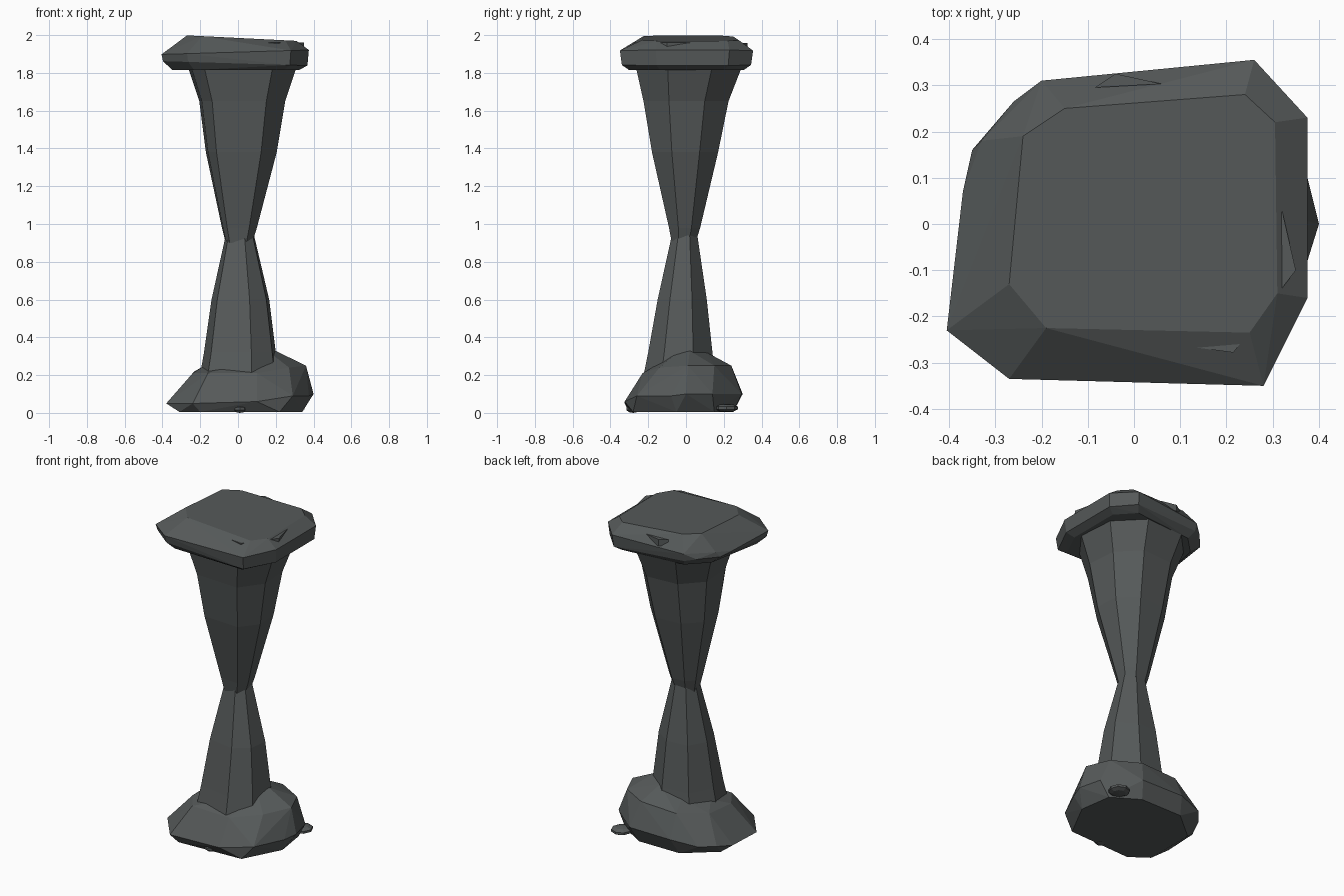
import bpy, bmesh

stone = bpy.data.materials.new("dark_grey_stone")
stone.diffuse_color = (0.092, 0.101, 0.101, 1)


def finish(bm, name):
    bmesh.ops.recalc_face_normals(bm, faces=bm.faces[:])
    mesh = bpy.data.meshes.new(name)
    bm.to_mesh(mesh)
    bm.free()
    mesh.materials.append(stone)
    ob = bpy.data.objects.new(name, mesh)
    bpy.context.collection.objects.link(ob)
    return ob


def hull(name, pts):
    bm = bmesh.new()
    for p in pts:
        bm.verts.new(p)
    res = bmesh.ops.convex_hull(bm, input=bm.verts[:])
    junk = [v for v in bm.verts if not v.link_faces]
    bmesh.ops.delete(bm, geom=junk, context='VERTS')
    bmesh.ops.dissolve_limit(bm, angle_limit=0.05, verts=bm.verts[:], edges=bm.edges[:])
    return finish(bm, name)


def column(name, section, levels):
    """Loft a unit cross-section through (z, xmin, xmax, ymin, ymax) levels."""
    bm = bmesh.new()
    rings = []
    for z, x0, x1, y0, y1 in levels:
        rings.append([bm.verts.new((x0 + (x1 - x0) * u, y0 + (y1 - y0) * v, z))
                      for u, v in section])
    n = len(section)
    for a, b in zip(rings, rings[1:]):
        for i in range(n):
            j = (i + 1) % n
            bm.faces.new((a[i], a[j], b[j], b[i]))
    bm.faces.new(rings[0][::-1])
    bm.faces.new(rings[-1])
    return finish(bm, name)


# capital slab with worn, uneven corners
rim = [(-0.20, 0.31), (0.26, 0.355), (0.375, 0.23), (0.375, -0.16),
       (0.28, -0.35), (-0.27, -0.335), (-0.405, -0.23), (-0.33, 0.18)]
top = [(-0.15, 0.25), (0.24, 0.28), (0.305, 0.22), (0.31, -0.15),
       (0.25, -0.235), (-0.19, -0.225), (-0.27, -0.13), (-0.24, 0.19)]
pts = [(x, y, 1.985 - 0.05 * x) for x, y in top]
pts += [(x, y, 1.91 + 0.03 * x) for x, y in rim]
pts += [(x * 0.98, y * 0.97, 1.85 - 0.03 * x) for x, y in rim]
pts += [(x * 0.86, y * 0.86, 1.815) for x, y in rim]
pts += [(-0.35, 0.16, 1.87), (-0.37, 0.07, 1.88), (-0.26, 0.265, 1.87)]
hull("top_slab", pts)

# thin flakes along the slab edge
for i, (tri, z) in enumerate([
        ([(-0.085, 0.295), (-0.04, 0.325), (0.06, 0.303)], 1.957),
        ([(0.08, -0.26), (0.24, -0.245), (0.215, -0.278)], 1.962),
        ([(0.32, 0.03), (0.35, -0.10), (0.30, -0.165)], 1.962)]):
    hull(f"slab_flake_{i + 1}", [(x, y, z + d) for x, y in tri for d in (0, -0.04)])

# upper shaft, narrowing to the waist
column("upper_shaft",
       [(0.15, 0.04), (0.78, 0.0), (1.0, 0.30), (0.97, 0.72),
        (0.70, 1.0), (0.25, 0.97), (0.0, 0.70), (0.03, 0.25)],
       [(0.90, -0.065, 0.075, -0.075, 0.05), (0.98, -0.085, 0.10, -0.09, 0.075),
        (1.38, -0.17, 0.205, -0.18, 0.17), (1.65, -0.205, 0.25, -0.225, 0.225),
        (1.83, -0.265, 0.31, -0.265, 0.295)])

# lower shaft, flaring to the foot
column("lower_shaft",
       [(0.10, 0.12), (0.66, 0.0), (0.95, 0.25), (1.0, 0.70),
        (0.65, 1.0), (0.2, 0.95), (0.0, 0.55)],
       [(0.15, -0.21, 0.22, -0.235, 0.16), (0.32, -0.18, 0.20, -0.20, 0.14),
        (0.60, -0.14, 0.165, -0.15, 0.11), (0.94, -0.065, 0.085, -0.075, 0.06)])

# boulder foot
hull("base_boulder", [
    # ground outline
    (-0.31, -0.22, 0.005), (-0.20, -0.30, 0.005), (0.22, -0.28, 0.005), (0.34, -0.05, 0.005),
    (0.31, 0.15, 0.005), (0.15, 0.25, 0.005), (-0.13, 0.25, 0.005), (-0.31, 0.10, 0.005),
    # widest ring
    (-0.38, -0.15, 0.05), (-0.24, -0.325, 0.05), (0.10, -0.325, 0.06), (0.29, -0.26, 0.09),
    (0.375, -0.08, 0.09), (0.40, 0.0, 0.10), (0.365, 0.14, 0.10), (0.18, 0.295, 0.10),
    (-0.10, 0.30, 0.10), (-0.26, 0.255, 0.08), (-0.33, 0.17, 0.07), (-0.37, 0.07, 0.05),
    # shoulder
    (-0.24, -0.10, 0.21), (-0.16, -0.22, 0.21), (0.10, -0.23, 0.21), (0.27, -0.14, 0.24),
    (0.36, 0.01, 0.25), (0.30, 0.15, 0.25), (0.14, 0.24, 0.25), (-0.10, 0.24, 0.24),
    (-0.23, 0.10, 0.22),
    # crown
    (-0.17, 0.0, 0.255), (-0.06, 0.12, 0.28), (0.10, 0.11, 0.32), (0.20, 0.02, 0.328),
    (0.18, -0.06, 0.31)])

# pebbles beside the foot
for i, (x, y, z, r) in enumerate([(0.29, 0.215, 0.026, 0.064), (0.01, -0.28, 0.022, 0.038)]):
    bm = bmesh.new()
    bmesh.ops.create_uvsphere(bm, u_segments=8, v_segments=5, radius=1)
    for v in bm.verts:
        v.co = (x + v.co.x * r, y + v.co.y * r, z + v.co.z * 0.022)
    finish(bm, f"pebble_{i + 1}")
